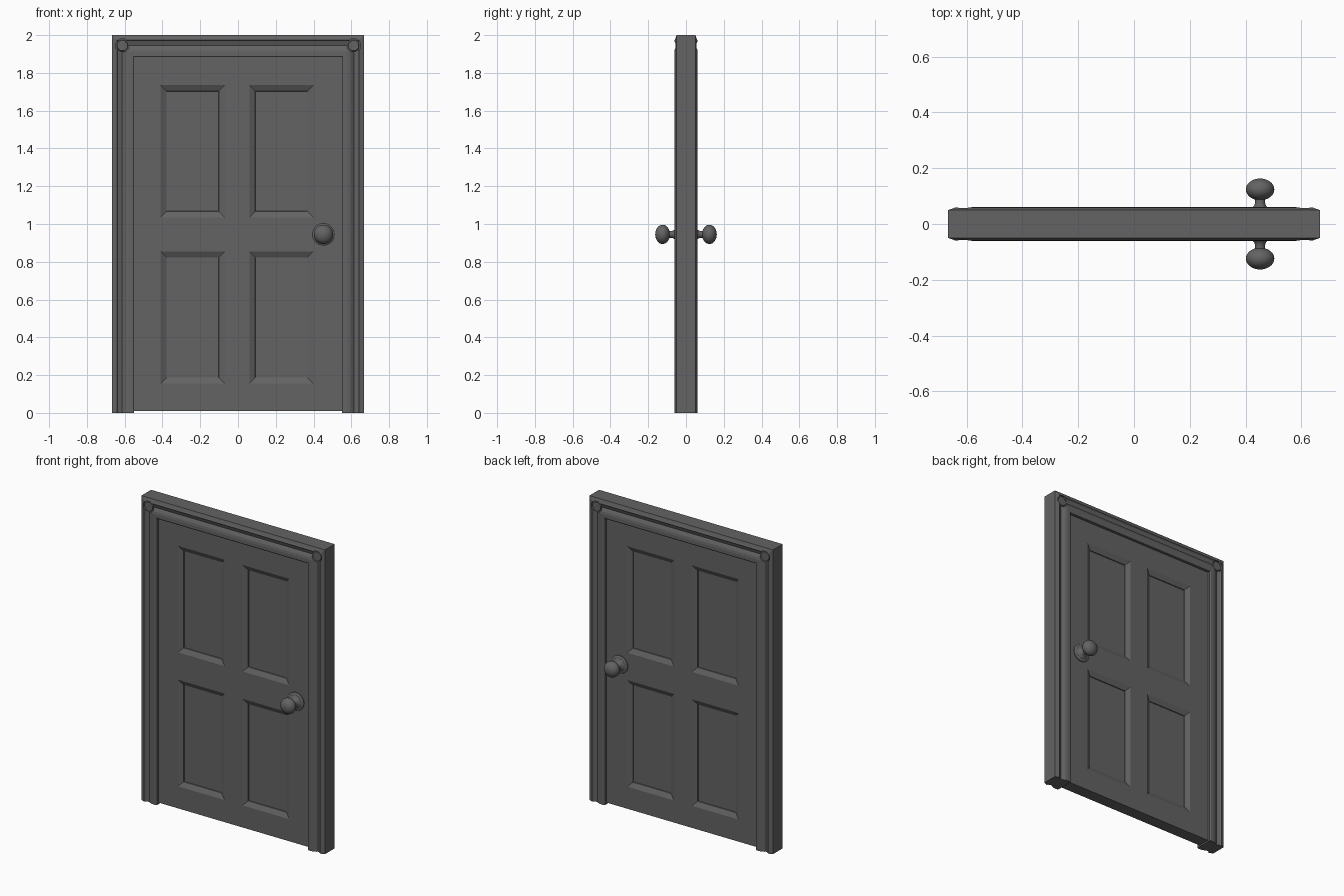
import bpy, bmesh, math
from mathutils import Matrix

if "Cube" in bpy.data.objects:
    bpy.data.objects.remove(bpy.data.objects["Cube"])

grey = bpy.data.materials.new("dark grey paint")
grey.diffuse_color = (0.125, 0.125, 0.125, 1)
grey.use_nodes = True
grey.node_tree.nodes["Principled BSDF"].inputs["Base Color"].default_value = grey.diffuse_color


def make(name, bm, smooth=None):
    bmesh.ops.recalc_face_normals(bm, faces=bm.faces[:])
    me = bpy.data.meshes.new(name)
    bm.to_mesh(me)
    bm.free()
    me.materials.append(grey)
    ob = bpy.data.objects.new(name, me)
    bpy.context.collection.objects.link(ob)
    if smooth:
        bpy.context.view_layer.objects.active = ob
        ob.select_set(True)
        bpy.ops.object.shade_smooth_by_angle(angle=math.radians(smooth))
        ob.select_set(False)
    return ob


def lathe(name, profile, x, z, side, steps=32):
    """Turn (radius, distance) points about a y axis, on the front or back."""
    bm = bmesh.new()
    rings = []
    for r, d in profile:
        rings.append([bm.verts.new((x + r * math.cos(2 * math.pi * i / steps), side * d,
                                    z + r * math.sin(2 * math.pi * i / steps)))
                      for i in range(steps)])
    for a, b in zip(rings, rings[1:]):
        for i in range(steps):
            j = (i + 1) % steps
            bm.faces.new((a[i], a[j], b[j], b[i]))
    bm.faces.new(rings[0])
    bm.faces.new(rings[-1])
    return make(name, bm, 35)


W, H = 0.667, 2.0

# Moulded casing: one profile (inset, depth) mitred round jambs and header
half = [(0, .05), (.018, .056), (.027, .06), (.032, .053), (.054, .045), (.06, .05),
        (.075, .058), (.09, .061), (.11, .061), (.117, .057)]
loop = [(d, -y) for d, y in half] + [(d, y) for d, y in reversed(half)]
bm = bmesh.new()
stations = [[bm.verts.new(p) for p in pts] for pts in (
    [(-W + d, y, 0) for d, y in loop],
    [(-W + d, y, H - d) for d, y in loop],
    [(W - d, y, H - d) for d, y in loop],
    [(W - d, y, 0) for d, y in loop])]
n = len(loop)
for a, b in zip(stations, stations[1:]):
    for i in range(n):
        bm.faces.new((a[i], a[(i + 1) % n], b[(i + 1) % n], b[i]))
bm.faces.new(stations[0])
bm.faces.new(stations[-1])
casing = make("door_casing", bm)

# Octagonal pockets cut in the casing corners
CX, CZ = 0.612, 1.944
bm = bmesh.new()
for sx in (-1, 1):
    for sy in (-1, 1):
        m = (Matrix.Translation((sx * CX, sy * .075, CZ)) @ Matrix.Rotation(math.pi / 2, 4, 'X')
             @ Matrix.Rotation(math.pi / 8, 4, 'Z'))
        bmesh.ops.create_cone(bm, cap_ends=True, segments=8, radius1=.038, radius2=.038,
                              depth=.06, matrix=m)
cutter = make("corner_cutter", bm)
cutter.hide_render = True
cutter.hide_set(True)
cut = casing.modifiers.new("corner_pockets", 'BOOLEAN')
cut.object = cutter
cut.solver = 'EXACT'

# Corner rosettes set in the pockets
bm = bmesh.new()
for sx in (-1, 1):
    for sy in (-1, 1):
        m = (Matrix.Translation((sx * CX, sy * .046, CZ))
             @ Matrix.Rotation(sy * -math.pi / 2, 4, 'X') @ Matrix.Rotation(math.pi / 8, 4, 'Z'))
        bmesh.ops.create_cone(bm, cap_ends=True, segments=8, radius1=.034, radius2=.029,
                              depth=.01, matrix=m)
make("corner_rosettes", bm)

# Door leaf: a gridded slab with four recessed panels on each side
xs = [-.553, -.41, -.07, .06, .40, .553]
zs = [.01, .155, .855, 1.035, 1.735, 1.886]
T = 0.04
bm = bmesh.new()
grid = {(i, j, s): bm.verts.new((x, s * T, z))
        for i, x in enumerate(xs) for j, z in enumerate(zs) for s in (-1, 1)}
panels = []
for s in (-1, 1):
    for i in range(5):
        for j in range(5):
            q = [grid[i, j, s], grid[i + 1, j, s], grid[i + 1, j + 1, s], grid[i, j + 1, s]]
            f = bm.faces.new(q if s < 0 else q[::-1])
            if i in (1, 3) and j in (1, 3):
                panels.append(f)
for k in range(5):
    for e in (0, 5):
        bm.faces.new((grid[k, e, -1], grid[k + 1, e, -1], grid[k + 1, e, 1], grid[k, e, 1]))
        bm.faces.new((grid[e, k, -1], grid[e, k + 1, -1], grid[e, k + 1, 1], grid[e, k, 1]))
bmesh.ops.recalc_face_normals(bm, faces=bm.faces[:])
bmesh.ops.inset_individual(bm, faces=panels, thickness=.044, depth=-.016)
bmesh.ops.inset_individual(bm, faces=panels, thickness=.002, depth=-.005)
make("door_leaf", bm)

# Knobs on both sides: rosette plate, flared stem and flattened ball
plate = [(.058, .035), (.058, .045), (.052, .05), (.042, .051), (.038, .055),
         (.028, .058), (.021, .066), (.018, .075), (.018, .09)]
ball = [(max(.0005, .051 * math.sin(t)), .124 - .039 * math.cos(t))
        for t in (math.pi * k / 16 for k in range(17))]
for side, label in ((-1, "front"), (1, "back")):
    lathe(label + "_knob_stem", plate, .452, .945, side)
    lathe(label + "_knob", ball, .452, .945, side)
